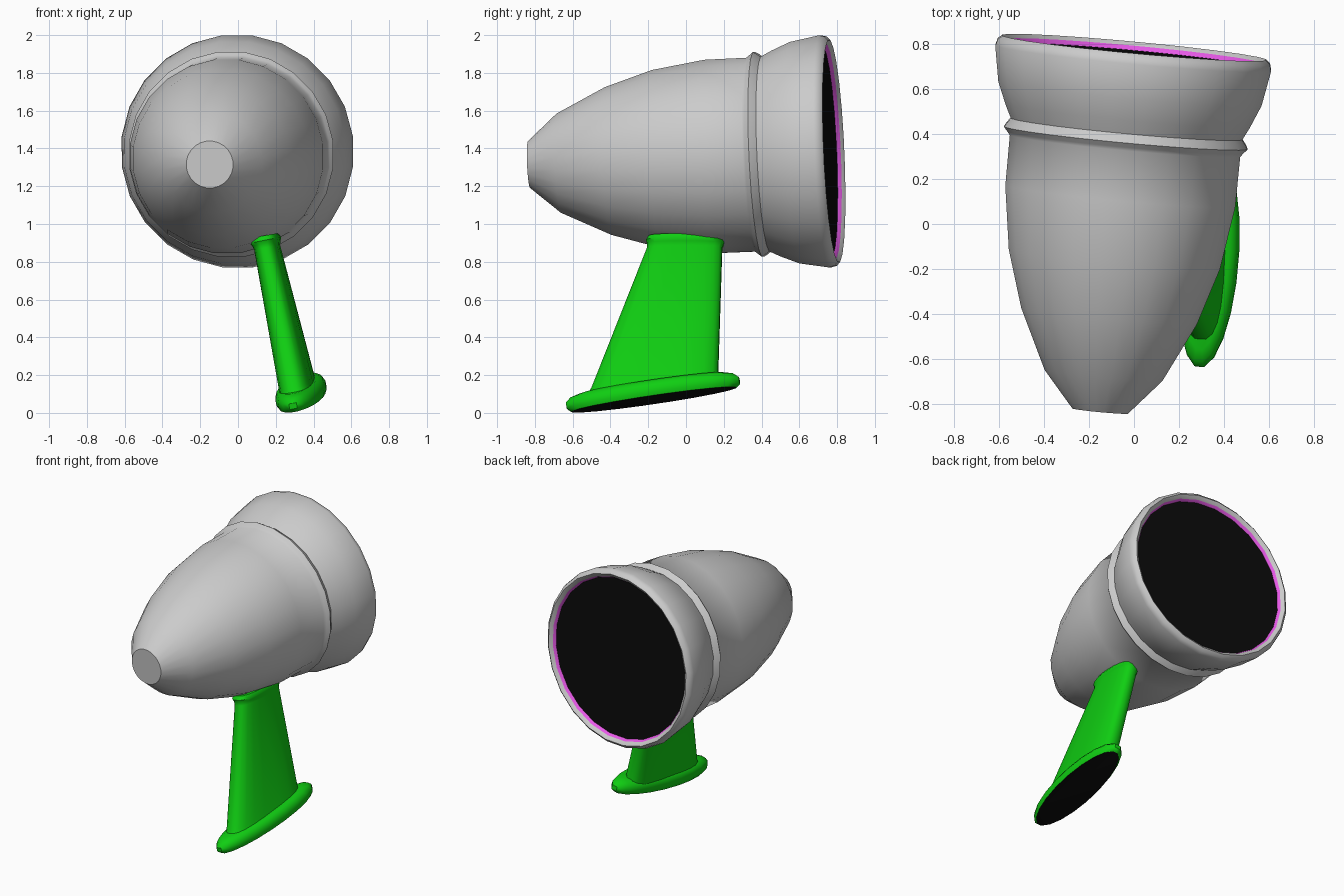
import bpy, bmesh, math
from mathutils import Vector

cube = bpy.data.objects.get("Cube")
if cube:
    bpy.data.objects.remove(cube, do_unlink=True)


def material(name, rgb):
    m = bpy.data.materials.new(name)
    m.use_nodes = True
    m.diffuse_color = (*rgb, 1)
    m.node_tree.nodes["Principled BSDF"].inputs["Base Color"].default_value = (*rgb, 1)
    return m


GREY = material("housing grey", (0.6, 0.6, 0.6))
GREEN = material("stalk green", (0.005, 0.62, 0.006))
BLACK = material("black", (0.003, 0.003, 0.003))
PINK = material("pink trim", (0.8, 0.1, 0.8))


def loft(name, rings, mats, sides, cap_start=0, cap_end=0, band_mat=None):
    """Skin ellipse rings (centre, half-axis a, half-axis b, squareness) and cap both ends."""
    bm = bmesh.new()
    loops = []
    for c, a, b, p in rings:
        loop = []
        for i in range(sides):
            t = math.tau * (i + 0.5) / sides
            ca, sa = math.cos(t), math.sin(t)
            ca = math.copysign(abs(ca) ** p, ca)
            sa = math.copysign(abs(sa) ** p, sa)
            loop.append(bm.verts.new(c + a * ca + b * sa))
        loops.append(loop)
    for k, (l0, l1) in enumerate(zip(loops, loops[1:])):
        for i in range(sides):
            j = (i + 1) % sides
            f = bm.faces.new((l0[i], l0[j], l1[j], l1[i]))
            f.material_index = band_mat(k) if band_mat else 0
    bm.faces.new(loops[0]).material_index = cap_start
    bm.faces.new(loops[-1]).material_index = cap_end
    bmesh.ops.recalc_face_normals(bm, faces=bm.faces)
    me = bpy.data.meshes.new(name)
    bm.to_mesh(me)
    bm.free()
    for m in mats:
        me.materials.append(m)
    ob = bpy.data.objects.new(name, me)
    bpy.context.collection.objects.link(ob)
    bpy.ops.object.select_all(action="DESELECT")
    ob.select_set(True)
    bpy.context.view_layer.objects.active = ob
    bpy.ops.object.shade_smooth_by_angle(angle=math.radians(48))
    return ob


# Housing: bullet profile turned about a slightly tilted axis, (distance, radius)
tip = Vector((-0.15, -0.83, 1.315))
axis = Vector((0.093, 0.994, 0.044)).normalized()
side = axis.cross(Vector((0, 0, 1))).normalized()
up = side.cross(axis)
profile = [(0, 0.125), (0.16, 0.265), (0.425, 0.395), (0.68, 0.475), (0.96, 0.517),
           (1.185, 0.518), (1.2, 0.53), (1.22, 0.547), (1.24, 0.535), (1.26, 0.52),
           (1.32, 0.55), (1.42, 0.592), (1.575, 0.62), (1.605, 0.612), (1.622, 0.592),
           (1.605, 0.568), (1.585, 0.556)]
last = len(profile) - 2
loft("mirror_housing",
     [(tip + axis * d, side * r, up * r, 1) for d, r in profile],
     [GREY, BLACK, PINK], 24, cap_end=1,
     band_mat=lambda k: 2 if k == last else 0)

# Foot: rounded oval pad with a black underside
base = Vector((0.34, -0.17, 0.07))
normal = Vector((-0.2, -0.13, 1)).normalized()
along = Vector((0.09, 0.99, 0.147)).normalized()
across = along.cross(normal).normalized()
foot = [(0, 0.95), (0.02, 1), (0.05, 1), (0.075, 0.94), (0.09, 0.82)]
loft("foot",
     [(base + normal * h, along * 0.47 * s, across * (0.13 - 0.47 * (1 - s) * 0.4), 1)
      for h, s in foot],
     [GREEN, BLACK], 20, cap_start=1)

# Stalk: tapered strut from the foot up into the housing, with a small collar
low = Vector((0.315, -0.17, 0.14))
high = Vector((0.148, 0.0, 0.905))
flat = Vector((0.06, 1, 0.0))
slope = Vector((1, -0.06, 0.2))
stalk = [(0, 0.345, 0.092), (0.03, 0.337, 0.09), (0.96, 0.2, 0.066),
         (0.99, 0.205, 0.072), (1.01, 0.215, 0.08), (1.04, 0.205, 0.072)]
loft("stalk",
     [(low.lerp(high, t), flat * a + Vector((0, 0, 0.1 * a * (1 - t))), slope * b, 0.72)
      for t, a, b in stalk],
     [GREEN], 20)
